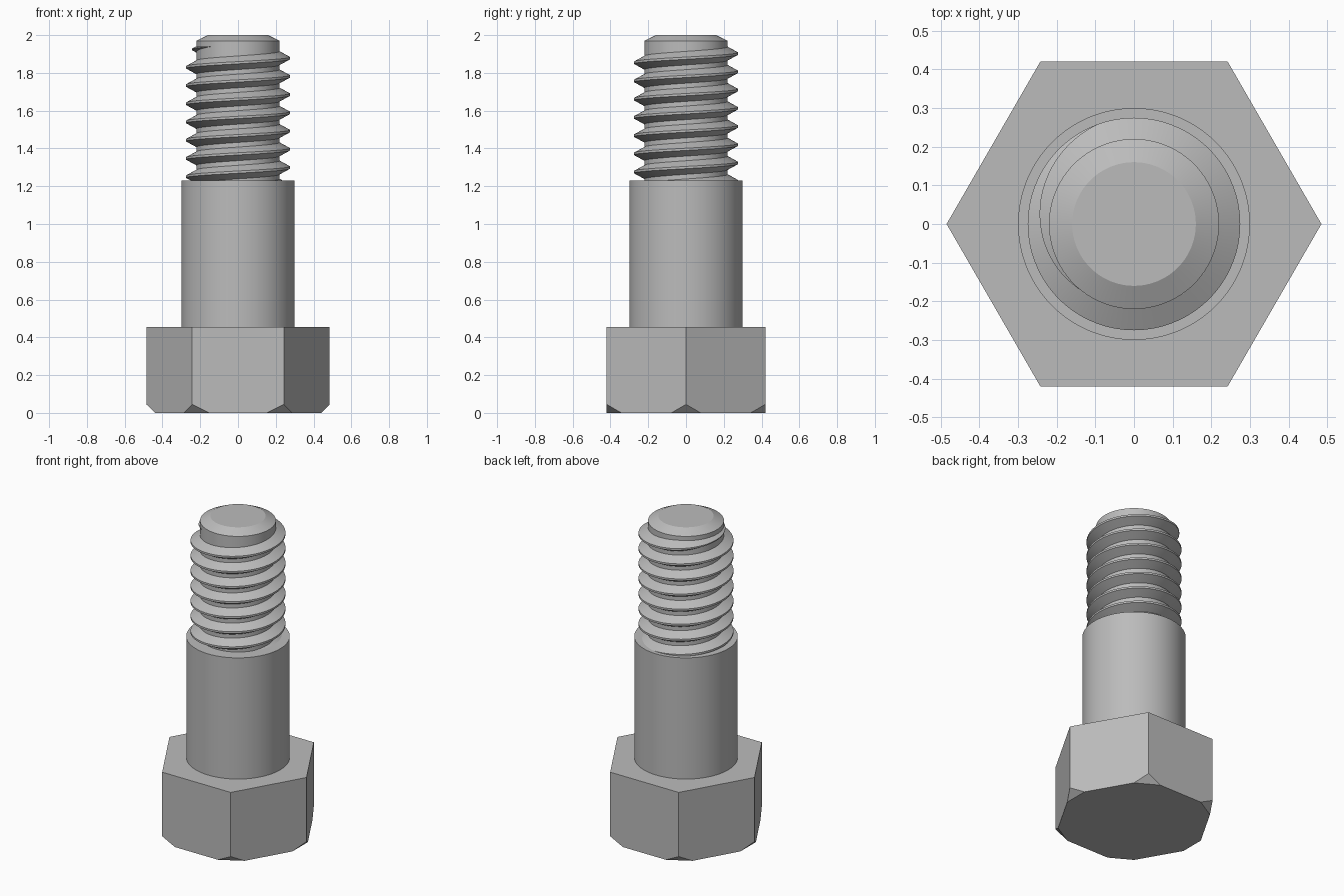
import bpy, bmesh
from math import sin, cos, pi, radians
from mathutils import Vector

cube = bpy.data.objects.get("Cube")
if cube:
    bpy.data.objects.remove(cube, do_unlink=True)

steel = bpy.data.materials.new("grey_steel")
steel.use_nodes = True
GREY = (0.5, 0.5, 0.5, 1)
steel.diffuse_color = GREY
steel.node_tree.nodes["Principled BSDF"].inputs["Base Color"].default_value = GREY


def finish(name, bm, smooth=True):
    bmesh.ops.recalc_face_normals(bm, faces=bm.faces)
    mesh = bpy.data.meshes.new(name)
    bm.to_mesh(mesh)
    bm.free()
    mesh.materials.append(steel)
    obj = bpy.data.objects.new(name, mesh)
    bpy.context.collection.objects.link(obj)
    if smooth:
        bpy.ops.object.select_all(action='DESELECT')
        obj.select_set(True)
        bpy.context.view_layer.objects.active = obj
        bpy.ops.object.shade_smooth_by_angle(angle=radians(25))
    return obj


def lathe(name, profile, segments=96):
    """Solid of revolution from (radius, height) points, capped at both ends."""
    bm = bmesh.new()
    rings = [[bm.verts.new((r * cos(2 * pi * i / segments), r * sin(2 * pi * i / segments), z))
              for i in range(segments)] for r, z in profile]
    for low, high in zip(rings, rings[1:]):
        for i in range(segments):
            j = (i + 1) % segments
            bm.faces.new((low[i], low[j], high[j], high[i]))
    bm.faces.new(rings[0])
    bm.faces.new(rings[-1])
    return finish(name, bm)


# Hexagonal head with each bottom corner cut off at 45 degrees
HEAD_R, HEAD_TOP, CUT = 0.485, 0.455, 0.045
bm = bmesh.new()
base = bm.faces.new([bm.verts.new((HEAD_R * cos(k * pi / 3), HEAD_R * sin(k * pi / 3), 0))
                     for k in range(6)])
top = bmesh.ops.extrude_face_region(bm, geom=[base])["geom"]
bmesh.ops.translate(bm, vec=(0, 0, HEAD_TOP),
                    verts=[v for v in top if isinstance(v, bmesh.types.BMVert)])
for k in range(6):
    out = Vector((cos(k * pi / 3), sin(k * pi / 3), 0))
    cut = bmesh.ops.bisect_plane(bm, geom=bm.verts[:] + bm.edges[:] + bm.faces[:],
                                 plane_co=out * (HEAD_R - CUT),
                                 plane_no=out - Vector((0, 0, 1)), clear_outer=True)
    bmesh.ops.contextual_create(
        bm, geom=[e for e in cut["geom_cut"] if isinstance(e, bmesh.types.BMEdge)])
    bmesh.ops.holes_fill(bm, edges=bm.edges[:])
finish("hex_head", bm, smooth=False)

# Plain shank and the threaded core with its chamfered tip
SHANK_TOP, CORE_R = 1.23, 0.22
lathe("shank", [(0.30, HEAD_TOP - 0.02), (0.30, SHANK_TOP)])
lathe("thread_core", [(CORE_R, SHANK_TOP - 0.02), (CORE_R, 1.97), (0.16, 2.0)])

# Right-handed helical ridge that fades out near the tip
PITCH, CREST_Z, DEPTH = 0.0965, 1.878, 0.055
START, FADE, END, STEP = -7 * 360 - 180, 110, 230, 5
bm = bmesh.new()
previous = None
for deg in range(START, END + 1, STEP):
    a = radians(deg)
    z = CREST_Z + PITCH * deg / 360
    k = min(1.0, max(0.02, (END - deg) / (END - FADE)))
    root, crest = 0.036 * k, 0.006 * k
    section = [(CORE_R - 0.006, -root), (CORE_R, -root), (CORE_R + DEPTH * k, -crest),
               (CORE_R + DEPTH * k, crest), (CORE_R, root), (CORE_R - 0.006, root)]
    ring = [bm.verts.new((r * cos(a), r * sin(a), z + dz)) for r, dz in section]
    if previous:
        for i in range(len(ring)):
            j = (i + 1) % len(ring)
            bm.faces.new((previous[i], previous[j], ring[j], ring[i]))
    else:
        bm.faces.new(ring)
    previous = ring
bm.faces.new(previous)
finish("thread_ridge", bm)
